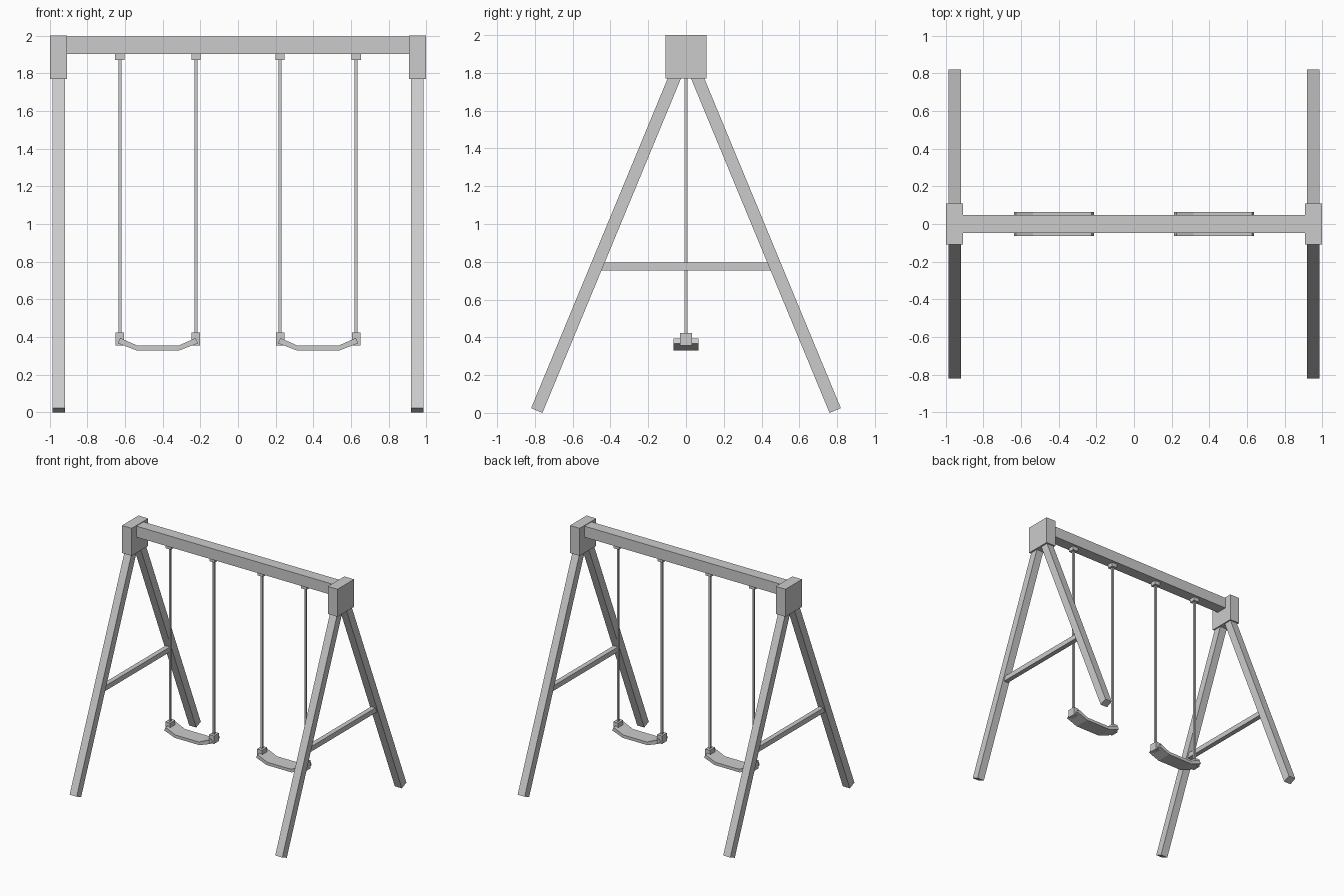
import bpy
import bmesh
from math import radians, sin, cos
from mathutils import Matrix, Vector

cube = bpy.data.objects.get("Cube")
if cube:
    bpy.data.objects.remove(cube, do_unlink=True)

# Single grey finish
grey = bpy.data.materials.new("light_grey")
grey.use_nodes = True
colour = (0.6, 0.6, 0.6, 1)
grey.diffuse_color = colour
grey.node_tree.nodes["Principled BSDF"].inputs["Base Color"].default_value = colour


def add_object(name, bm):
    bmesh.ops.recalc_face_normals(bm, faces=bm.faces)
    mesh = bpy.data.meshes.new(name)
    bm.to_mesh(mesh)
    bm.free()
    mesh.materials.append(grey)
    obj = bpy.data.objects.new(name, mesh)
    bpy.context.collection.objects.link(obj)
    return obj


def box(name, centre, size, tilt=0):
    bm = bmesh.new()
    matrix = (Matrix.Translation(centre) @ Matrix.Rotation(tilt, 4, 'X')
              @ Matrix.Diagonal((*size, 1)))
    bmesh.ops.create_cube(bm, size=1, matrix=matrix)
    return add_object(name, bm)


def seat(name, x, half_depth):
    # Bent plate: half profile mirrored, then extruded front to back
    top = [(0.2, 0.395), (0.11, 0.355)]
    bottom = [(0.115, 0.33), (0.213, 0.367)]
    profile = ([(-px, z) for px, z in top] + [(px, z) for px, z in reversed(top)]
               + [(px, z) for px, z in reversed(bottom)]
               + [(-px, z) for px, z in bottom])
    bm = bmesh.new()
    face = bm.faces.new([bm.verts.new((x + px, -half_depth, z)) for px, z in profile])
    extruded = bmesh.ops.extrude_face_region(bm, geom=[face])
    verts = [v for v in extruded["geom"] if isinstance(v, bmesh.types.BMVert)]
    bmesh.ops.translate(bm, verts=verts, vec=(0, 2 * half_depth, 0))
    return add_object(name, bm)


# Top beam
box("top_beam", (0, 0, 1.949), (1.86, 0.094, 0.092))

# A-frames at both ends
LEAN = radians(22.5)
LEG_LENGTH = 1.98
LEG_X = 0.951
for side, sx in (("left", 1), ("right", -1)):
    box(f"{side}_corner_block", (sx * 0.952, 0, 1.885), (0.09, 0.218, 0.23))
    box(f"{side}_cross_brace", (sx * LEG_X, 0, 0.775), (0.04, 0.92, 0.042))
    for end, sy in (("front", -1), ("back", 1)):
        foot = Vector((sx * LEG_X, sy * 0.79, 0.0125))
        axis = Vector((0, -sy * sin(LEAN), cos(LEAN)))
        box(f"{side}_{end}_leg", foot + axis * LEG_LENGTH / 2,
            (0.065, 0.065, LEG_LENGTH), sy * LEAN)

# Two swings, each with a pair of ropes
for side, sx in (("left", 1), ("right", -1)):
    swing_x = sx * 0.425
    seat(f"{side}_seat", swing_x, 0.065)
    for end, ex in (("outer", sx), ("inner", -sx)):
        x = swing_x + ex * 0.202
        box(f"{side}_{end}_hanger", (x, 0, 1.888), (0.05, 0.05, 0.035))
        box(f"{side}_{end}_rope", (x, 0, 1.14), (0.015, 0.015, 1.5))
        box(f"{side}_{end}_seat_bracket", (x, 0, 0.39), (0.045, 0.066, 0.067))
